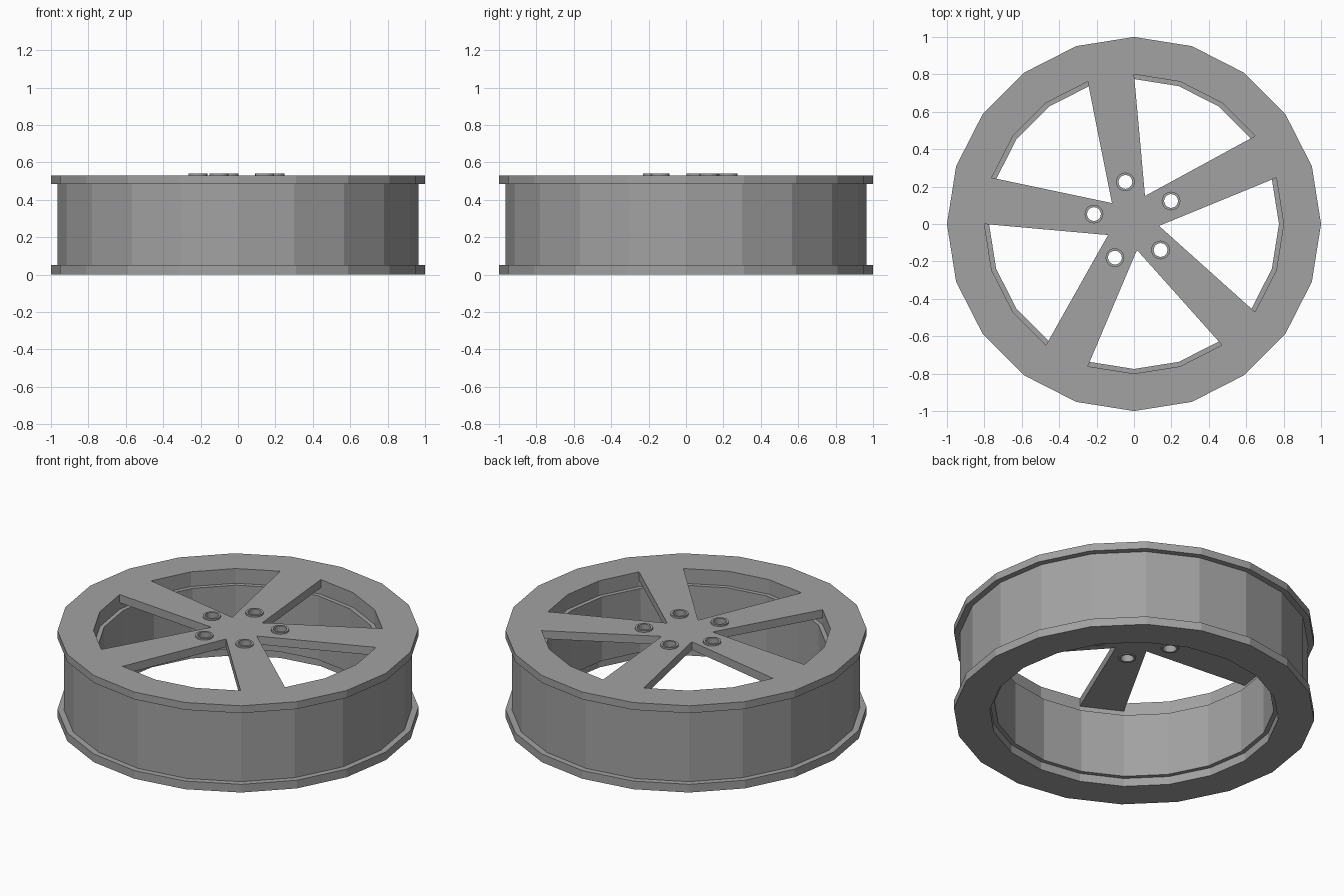
import bpy, bmesh
from math import sin, cos, radians

if "Cube" in bpy.data.objects:
    bpy.data.objects.remove(bpy.data.objects["Cube"])

TOP, SPOKE_BASE = 0.53, 0.48
HOLE_R = 0.045

grey = bpy.data.materials.new("wheel grey")
grey.use_nodes = True
grey.diffuse_color = (0.36, 0.36, 0.36, 1)
grey.node_tree.nodes["Principled BSDF"].inputs["Base Color"].default_value = grey.diffuse_color


def polar(r, degrees):
    return r * cos(radians(degrees)), r * sin(radians(degrees))


def finish(bm, name):
    bmesh.ops.recalc_face_normals(bm, faces=bm.faces)
    mesh = bpy.data.meshes.new(name)
    bm.to_mesh(mesh)
    bm.free()
    mesh.materials.append(grey)
    obj = bpy.data.objects.new(name, mesh)
    bpy.context.collection.objects.link(obj)
    return obj


def lathe(name, profile, sides, centre=(0, 0)):
    """Turn a closed (radius, height) profile around the vertical axis."""
    bm = bmesh.new()
    rings = []
    for i in range(sides):
        ring = []
        for r, z in profile:
            x, y = polar(r, 360 * i / sides)
            ring.append(bm.verts.new((x + centre[0], y + centre[1], z)))
        rings.append(ring)
    n = len(profile)
    for i in range(sides):
        a, b = rings[i], rings[(i + 1) % sides]
        for j in range(n):
            k = (j + 1) % n
            bm.faces.new((a[j], b[j], b[k], a[k]))
    return finish(bm, name)


# Rim: barrel with a flange at each end
lathe("rim", [(0.8, 0), (1, 0), (1, 0.05), (0.965, 0.05), (0.965, 0.485),
              (1, 0.485), (1, TOP), (0.8, TOP), (0.8, 0.44),
              (0.775, 0.44), (0.775, 0.05), (0.8, 0.05)], 20)

# Spokes: one star-shaped plate pierced by the bolt holes
hub_corners = [(0.059, 0.15), (-0.118, 0.112), (-0.139, -0.059),
               (0.016, -0.139), (0.134, -0.01)]
bolt_centres = [(-0.046, 0.225), (-0.214, 0.053), (-0.102, -0.18),
                (0.142, -0.139), (0.198, 0.123)]

outline = []
for i, corner in enumerate(hub_corners):
    outline += [corner, polar(0.8, 90 + 72 * i), polar(0.8, 108 + 72 * i)]
loops = [outline]
for cx, cy in bolt_centres:
    ring = [polar(HOLE_R, 360 * i / 20) for i in range(20)]
    loops.append([(cx + x, cy + y) for x, y in ring])

bm = bmesh.new()
edges = []
for loop in loops:
    verts = [bm.verts.new((x, y, SPOKE_BASE)) for x, y in loop]
    edges += [bm.edges.new((v, verts[i - 1])) for i, v in enumerate(verts)]
bmesh.ops.triangle_fill(bm, edges=edges, use_beauty=True, normal=(0, 0, 1))
base = list(bm.faces)
grown = bmesh.ops.extrude_face_region(bm, geom=base, use_keep_orig=True)
top_verts = [g for g in grown["geom"] if isinstance(g, bmesh.types.BMVert)]
bmesh.ops.translate(bm, vec=(0, 0, TOP - SPOKE_BASE), verts=top_verts)
finish(bm, "spokes")

# Bolt sleeves lining the holes
for i, centre in enumerate(bolt_centres):
    lathe(f"bolt_sleeve_{i + 1}", [(0.037, 0.475), (0.05, 0.475),
                                   (0.05, 0.54), (0.037, 0.54)], 20, centre)
